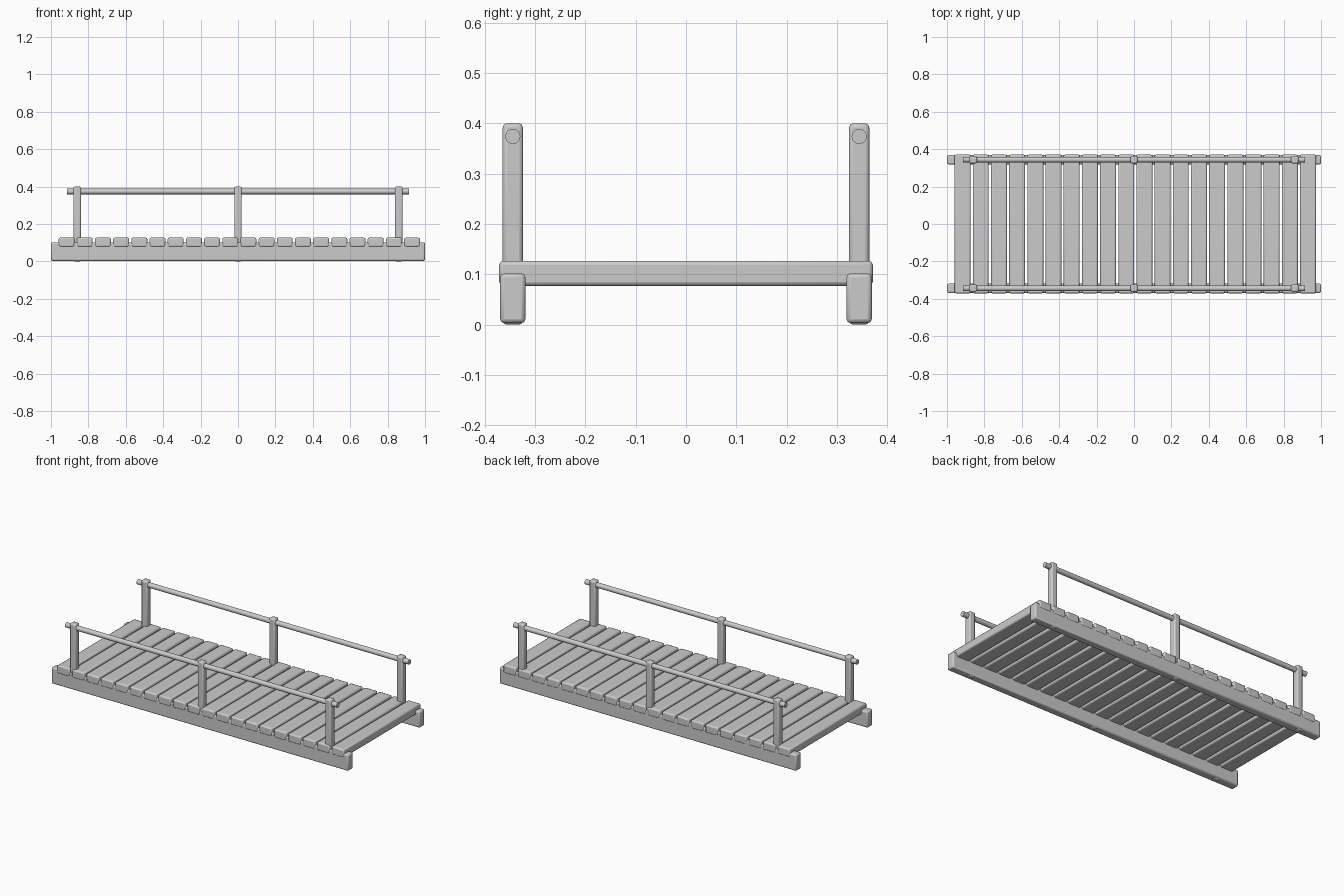
import bpy

if "Cube" in bpy.data.objects:
    bpy.data.objects.remove(bpy.data.objects["Cube"])


def finish(obj, bevel=0.0, segments=2):
    if bevel:
        mod = obj.modifiers.new("edge_rounding", 'BEVEL')
        mod.width = bevel
        mod.segments = segments
    bpy.ops.object.shade_smooth_by_angle()


def box(name, lo, hi, bevel):
    centre = [(a + b) / 2 for a, b in zip(lo, hi)]
    bpy.ops.mesh.primitive_cube_add(size=1, location=centre)
    obj = bpy.context.object
    obj.name = name
    obj.scale = [b - a for a, b in zip(lo, hi)]
    bpy.ops.object.transform_apply(location=False, rotation=False, scale=True)
    finish(obj, bevel)
    return obj


# deck planks laid across the beams
COUNT, START, END, WIDTH = 20, -0.959, 0.973, 0.085
step = (END - START - WIDTH) / (COUNT - 1)
for i in range(COUNT):
    x = START + i * step
    box(f"plank_{i + 1}", (x, -0.371, 0.077), (x + WIDTH, 0.371, 0.127), 0.008)

for side, s in (("front", -1), ("back", 1)):
    y = s * 0.344
    # long support beam
    box(f"{side}_beam", (-1, y - 0.025, 0.003), (1, y + 0.025, 0.102), 0.008)
    # handrail posts, running down through the beam
    for place, x in (("left", -0.86), ("middle", 0), ("right", 0.86)):
        box(f"{side}_{place}_post", (x - 0.02, y - 0.02, 0),
            (x + 0.02, y + 0.02, 0.4), 0.008)
    # round handrail
    bpy.ops.mesh.primitive_cylinder_add(
        vertices=24, radius=0.015, depth=1.83,
        location=(0, y, 0.374), rotation=(0, 1.5707963, 0))
    bpy.context.object.name = f"{side}_handrail"
    finish(bpy.context.object)
